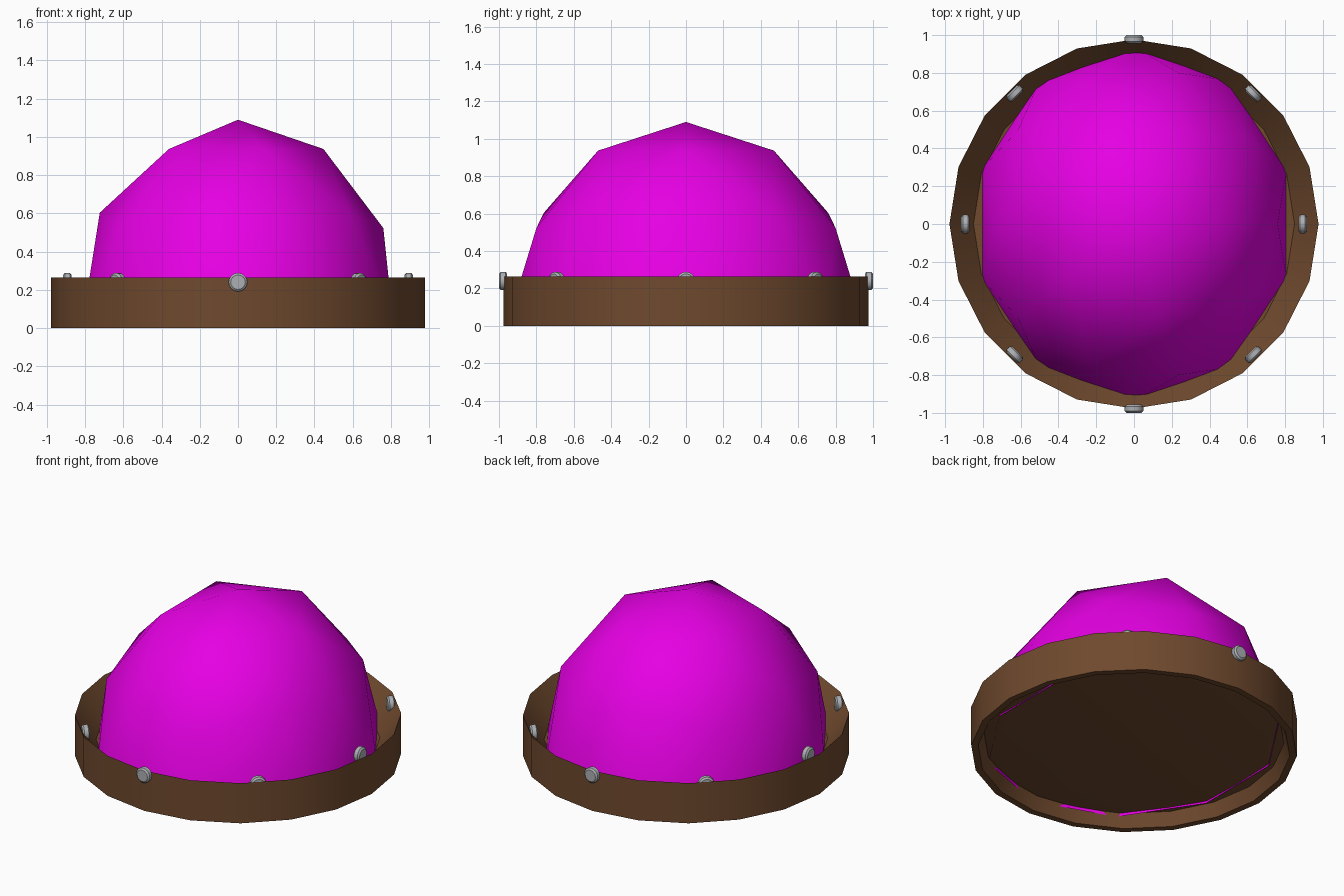
import bpy, bmesh, math
from mathutils import Matrix, Vector

if "Cube" in bpy.data.objects:
    bpy.data.objects.remove(bpy.data.objects["Cube"])


def material(name, rgb):
    m = bpy.data.materials.new(name)
    m.use_nodes = True
    m.diffuse_color = (*rgb, 1)
    bsdf = next(n for n in m.node_tree.nodes if n.type == 'BSDF_PRINCIPLED')
    bsdf.inputs["Base Color"].default_value = (*rgb, 1)
    return m


def finish(bm, name, mat, angle):
    mesh = bpy.data.meshes.new(name)
    bm.to_mesh(mesh)
    bm.free()
    mesh.materials.append(mat)
    ob = bpy.data.objects.new(name, mesh)
    bpy.context.collection.objects.link(ob)
    bpy.ops.object.select_all(action='DESELECT')
    ob.select_set(True)
    bpy.context.view_layer.objects.active = ob
    bpy.ops.object.shade_smooth_by_angle(angle=math.radians(angle))
    return ob


def lathe(profile, sides):
    """Revolve (radius, height) points about z and cap both ends."""
    bm = bmesh.new()
    rings = []
    for r, z in profile:
        rings.append([bm.verts.new((r * math.cos(a), r * math.sin(a), z))
                      for a in (math.tau * i / sides for i in range(sides))])
    for lower, upper in zip(rings, rings[1:]):
        for i in range(sides):
            j = (i + 1) % sides
            bm.faces.new((lower[i], lower[j], upper[j], upper[i]))
    bm.faces.new(rings[0])
    bm.faces.new(rings[-1])
    bmesh.ops.recalc_face_normals(bm, faces=bm.faces)
    return bm


magenta = material("magenta", (0.79, 0.0, 0.77))
brown = material("brown", (0.16, 0.067, 0.027))
steel = material("steel grey", (0.42, 0.43, 0.45))

# Rim: sharp upper lip funnelling down to a floor, recessed underneath
rim = [(0.80, 0.07), (0.90, 0.085), (0.935, 0), (0.977, 0),
       (0.977, 0.265), (0.85, 0.105)]
finish(lathe(rim, 20), "rim", brown, 30)

# Faceted dome, open underneath, sunk into the rim
bm = bmesh.new()
bmesh.ops.create_icosphere(bm, subdivisions=2, radius=1)
below = [v for v in bm.verts if v.co.z < -0.01]
bmesh.ops.delete(bm, geom=below, context='VERTS')
bmesh.ops.transform(bm, verts=bm.verts, matrix=Matrix.Translation((0, 0, 0.065))
                    @ Matrix.Diagonal((0.85, 0.94, 1.025, 1)))
finish(bm, "dome", magenta, 60)

# Eight rounded rivets around the rim
stud = [(0.038, -0.022), (0.049, -0.013), (0.049, 0.013), (0.038, 0.022)]
for i in range(8):
    a = math.tau * i / 8
    bm = lathe(stud, 16)
    place = Vector((0.893 * math.cos(a), 0.978 * math.sin(a), 0.24))
    facing = Vector((math.cos(a), math.sin(a), 0)).to_track_quat('Z', 'Y')
    bmesh.ops.transform(bm, verts=bm.verts,
                        matrix=Matrix.Translation(place) @ facing.to_matrix().to_4x4())
    finish(bm, f"rivet_{i + 1}", steel, 35)
